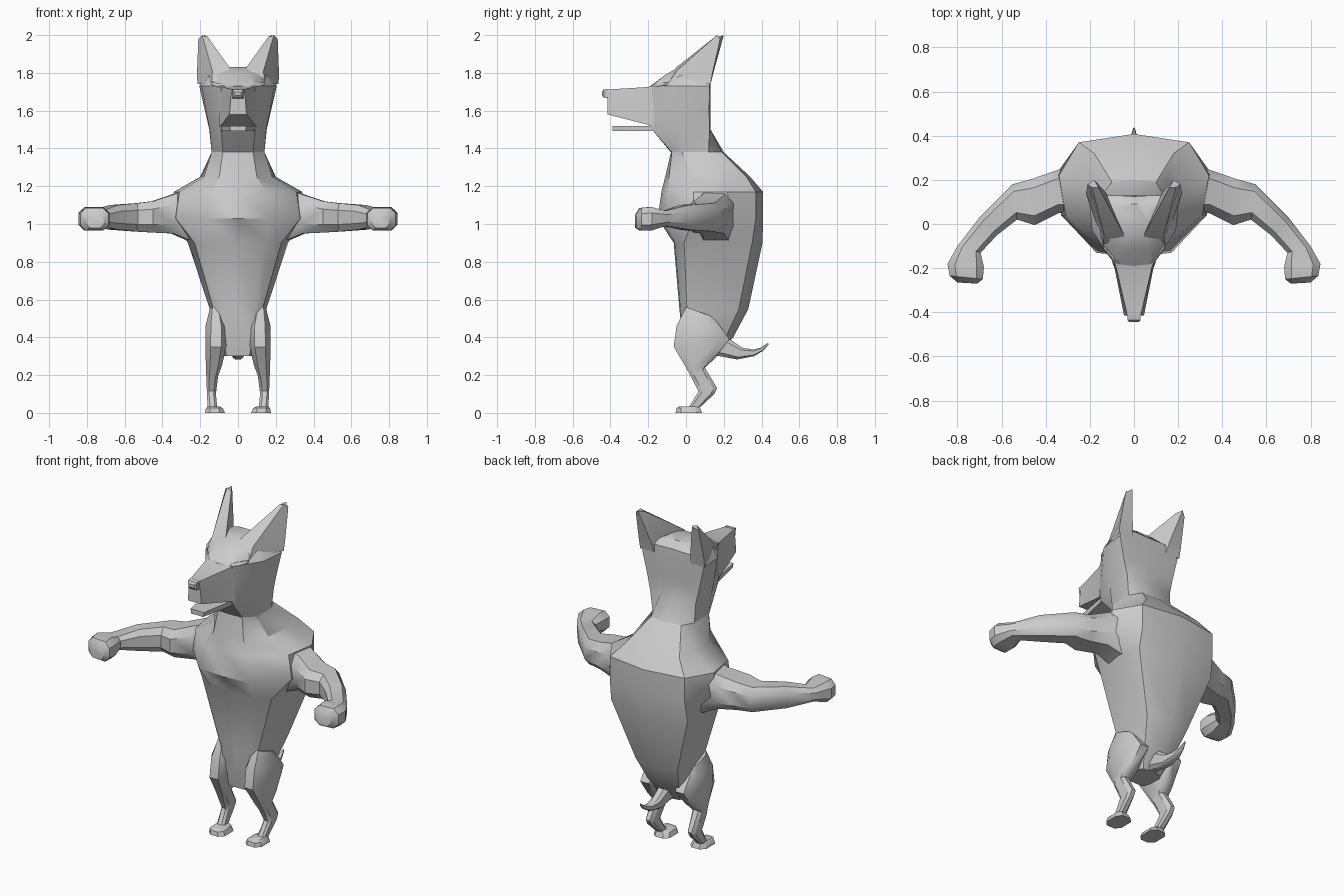
import bpy, bmesh, math
from mathutils import Vector as V

OCT = [(1, .5), (.6, 1), (-.6, 1), (-1, .5), (-1, -.5), (-.6, -1), (.6, -1), (1, -.5)]


def loft(name, rings, mirror=False, start=True, end=True):
    """Skin a list of equal-length rings, optionally capping the ends."""
    bm = bmesh.new()
    vs = [[bm.verts.new(p) for p in r] for r in rings]
    n = len(rings[0])
    for a, b in zip(vs, vs[1:]):
        for i in range(n):
            j = (i + 1) % n
            bm.faces.new((a[i], a[j], b[j], b[i]))
    if start:
        bm.faces.new(vs[0][::-1])
    if end:
        bm.faces.new(vs[-1])
    bmesh.ops.recalc_face_normals(bm, faces=bm.faces)
    me = bpy.data.meshes.new(name)
    bm.to_mesh(me)
    bm.free()
    ob = bpy.data.objects.new(name, me)
    bpy.context.collection.objects.link(ob)
    if mirror:
        ob.modifiers.new("Mirror", 'MIRROR').use_mirror_merge = False
    bpy.ops.object.select_all(action='DESELECT')
    ob.select_set(True)
    bpy.context.view_layer.objects.active = ob
    bpy.ops.object.shade_smooth_by_angle(angle=math.radians(35))
    return ob


def section(p, q, half):
    """Eight-sided section spanning p to q, with half-width vector."""
    p, q, half = V(p), V(q), V(half)
    c, a = (p + q) / 2, (q - p) / 2
    return [c + a * u + half * w for u, w in OCT]


def sym(z, front, *rest):
    """Symmetric horizontal ring: front y, side (x, y) points, back y."""
    sides, back = rest[:-1], rest[-1]
    return ([(0, front, z)] + [(x, y, z) for x, y in sides] + [(0, back, z)]
            + [(-x, y, z) for x, y in reversed(sides)])


# Torso
loft("torso", [
    sym(1.38, -.08, (.08, -.075), (.14, -.02), (.14, .12), (.1, .19), .2),
    sym(1.25, -.11, (.1, -.09), (.18, .03), (.2, .2), (.18, .32), .34),
    sym(1.17, -.13, (.15, -.1), (.31, .04), (.34, .22), (.25, .37), .408),
    sym(1.03, -.15, (.17, -.13), (.33, .04), (.35, .23), (.25, .37), .408),
    sym(.9, -.065, (.14, -.06), (.23, -.01), (.265, .2), (.255, .35), .405),
    sym(.55, -.035, (.09, -.03), (.13, .005), (.15, .15), (.14, .28), .33),
    sym(.4, -.02, (.08, -.015), (.11, .02), (.12, .14), (.1, .21), .25),
    sym(.3, 0, (.06, 0), (.08, .05), (.08, .12), (.06, .15), .16)], start=False)

# Neck and skull
loft("head", [
    sym(1.38, -.08, (.08, -.075), (.14, -.02), (.14, .12), (.1, .19), .2),
    sym(1.5, -.18, (.09, -.18), (.15, -.03), (.152, .125), (.08, .13), .13),
    sym(1.6, -.18, (.09, -.18), (.17, -.03), (.175, .122), (.08, .13), .13),
    sym(1.73, -.19, (.09, -.18), (.19, -.03), (.205, .125), (.1, .13), .13),
    sym(1.79, -.11, (.07, -.11), (.15, -.03), (.18, .125), (.09, .13), .125),
    sym(1.83, -.04, (.04, -.04), (.07, .0), (.08, .07), (.05, .09), .09)], start=False)

# Ears: thin blades leaning back and outward
loft("ears", [
    [(.045, -.08, 1.79), (.14, -.09, 1.75), (.215, .13, 1.74), (.12, .13, 1.74)],
    [(.045, -.05, 1.83), (.135, -.05, 1.81), (.217, .14, 1.8), (.13, .145, 1.8)],
    [(.16, .165, 1.99), (.19, .165, 2), (.21, .18, 1.98), (.18, .2, 2)]], True, start=False)


def muzzle(y, top, wt, bottom, wb):
    m = top - .3 * (top - bottom)
    w = wt * .5 + wb * .5
    return [(-wt, y, top), (wt, y, top), (w, y, m), (wb, y, bottom), (-wb, y, bottom), (-w, y, m)]


# Snout tapering to the nose, and the open lower jaw
loft("snout", [muzzle(-.17, 1.735, .09, 1.515, .1), muzzle(-.2, 1.725, .08, 1.525, .088),
               muzzle(-.415, 1.712, .03, 1.58, .045)], start=False)
loft("nose", [muzzle(-.41, 1.716, .03, 1.665, .03), muzzle(-.435, 1.712, .03, 1.668, .026),
              muzzle(-.445, 1.7, .02, 1.68, .015)], start=False)
loft("lower_jaw", [muzzle(-.15, 1.52, .09, 1.492, .09), muzzle(-.2, 1.52, .08, 1.492, .08),
                   muzzle(-.39, 1.52, .045, 1.492, .04)], start=False)

# Slanted eyes under the brow
loft("eyes", [section((.05, -.185, 1.715), (.05, -.18, 1.73), (0, .008, 0)),
              section((.09, -.168, 1.715), (.09, -.158, 1.745), (0, .012, 0)),
              section((.14, -.105, 1.735), (.14, -.1, 1.75), (0, .008, 0))], True)

# Arms: outer xy, inner xy, top z, bottom z
arm = [((.27, .27), (.24, .05), 1.19, .91), ((.36, .24), (.34, .05), 1.155, .95),
       ((.46, .205), (.45, -.005), 1.12, .955), ((.55, .18), (.53, .02), 1.11, .96),
       ((.70, .03), (.62, -.05), 1.1, .97), ((.80, -.1), (.695, -.13), 1.07, .99),
       ((.845, -.18), (.68, -.195), 1.09, .965), ((.835, -.235), (.685, -.25), 1.085, .965),
       ((.8, -.265), (.71, -.27), 1.05, .98)]
loft("arms", [section((*o, (t + b) / 2), (*i, (t + b) / 2), (0, 0, (t - b) / 2))
              for o, i, t, b in arm], True, start=False)

# Legs: front yz, back yz, inner x, outer x
leg = [((0, .56), (.14, .51), .09, .15), ((-.05, .46), (.18, .46), .06, .172),
       ((-.065, .35), (.23, .39), .06, .173), ((0, .24), (.155, .29), .085, .17),
       ((.03, .185), (.1, .24), .105, .168), ((.065, .115), (.165, .13), .115, .165),
       ((.058, .1), (.15, .1), .117, .165), ((.015, .03), (.075, .03), .11, .16)]
loft("legs", [section((((a + b) / 2), *f), (((a + b) / 2), *k), ((b - a) / 2, 0, 0))
              for f, k, a, b in leg], True, end=False)
loft("feet", [section((.122, -.055, 0), (.122, .085, 0), (.053, 0, 0)),
              section((.125, -.05, .025), (.125, .075, .025), (.045, 0, 0)),
              section((.13, -.035, .035), (.13, .07, .035), (.03, 0, 0))], True)

# Tail: top yz, bottom yz, half width
tail = [((.2, .41), (.13, .3), .035), ((.24, .385), (.18, .3), .035),
        ((.3, .345), (.27, .283), .03), ((.355, .335), (.36, .3), .022),
        ((.395, .345), (.41, .33), .012), ((.433, .37), (.438, .362), .003)]
loft("tail", [section((0, *t), (0, *b), (w, 0, 0)) for t, b, w in tail], start=False)
